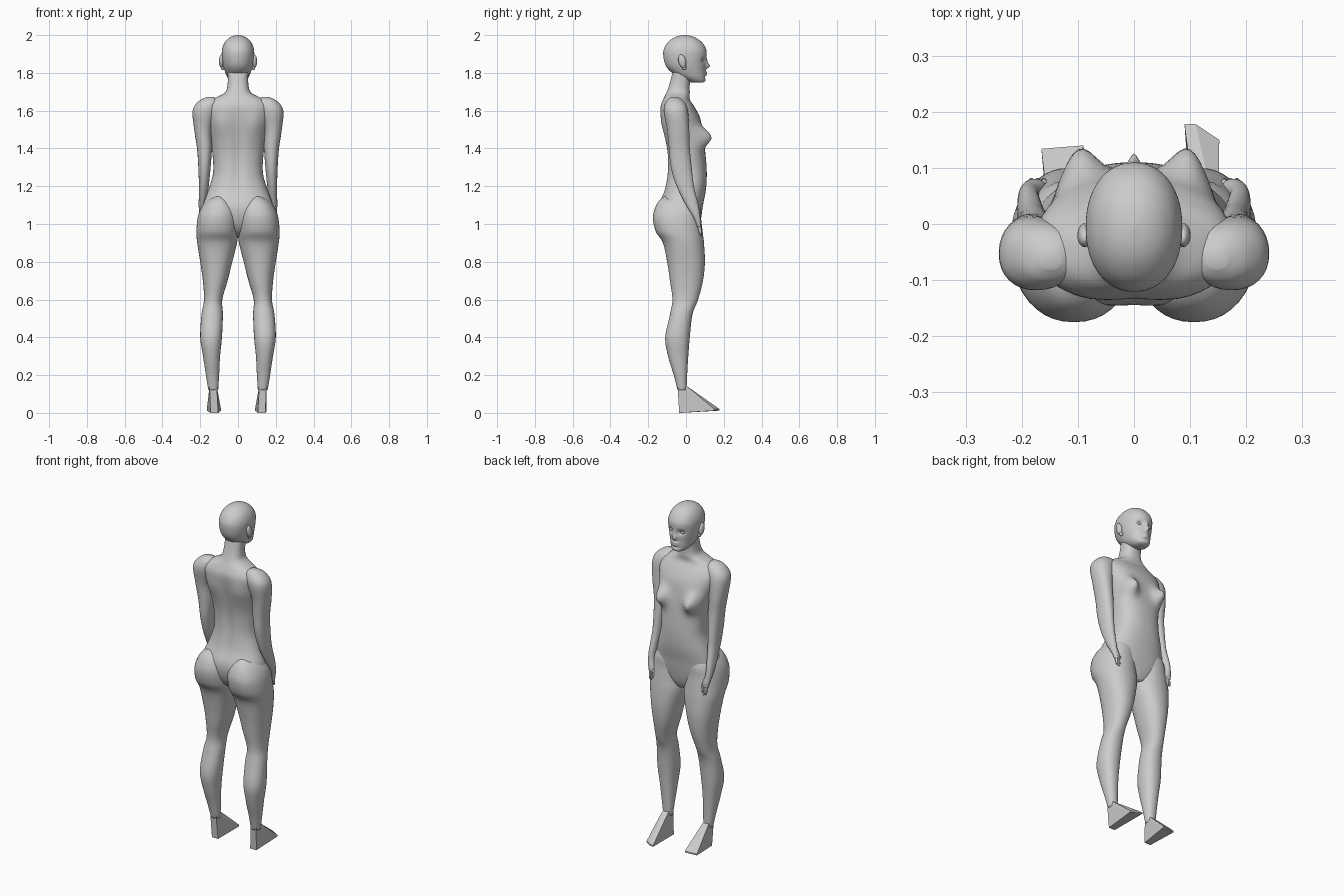
import bpy, bmesh, math
from mathutils import Vector

skin = bpy.data.materials.new("plain grey")
skin.diffuse_color = (0.6, 0.6, 0.6, 1)


def finish(name, bm, smooth=True):
    bmesh.ops.recalc_face_normals(bm, faces=bm.faces)
    me = bpy.data.meshes.new(name)
    bm.to_mesh(me)
    bm.free()
    me.materials.append(skin)
    ob = bpy.data.objects.new(name, me)
    bpy.context.collection.objects.link(ob)
    for p in me.polygons:
        p.use_smooth = smooth
    return ob


def spline(rows, steps):
    """Catmull-Rom rows between the given cross-sections."""
    rows = [Vector(r) for r in rows]
    out = []
    for i in range(len(rows) - 1):
        a, b, c, d = rows[max(i - 1, 0)], rows[i], rows[i + 1], rows[min(i + 2, len(rows) - 1)]
        for s in range(steps):
            t = s / steps
            out.append(0.5 * (2 * b + (c - a) * t + (2 * a - 5 * b + 4 * c - d) * t * t
                              + (3 * b - a - 3 * c + d) * t ** 3))
    return out + [rows[-1]]


def loft(name, rows, side=1, seg=32, steps=4, power=2.2, bumps=()):
    """Rows are (z, x0, x1, y0, y1); bumps are (x, z, width, height, depth, front)."""
    bm = bmesh.new()
    rings = []
    for z, x0, x1, y0, y1 in spline(rows, steps):
        ring = []
        for k in range(seg):
            a = math.tau * k / seg
            c, s = math.cos(a), math.sin(a)
            x = (x0 + x1) / 2 + (x1 - x0) / 2 * math.copysign(abs(c) ** (2 / power), c)
            y = (y0 + y1) / 2 + (y1 - y0) / 2 * math.copysign(abs(s) ** (2 / power), s)
            for bx, bz, w, h, depth, front in bumps:
                if s * front > 0:
                    y += depth * min(1, abs(s) * 2.5) * math.exp(-((x - bx) / w) ** 2 - ((z - bz) / h) ** 2)
            ring.append(bm.verts.new((x * side, y, z)))
        rings.append(ring)
    for lo, hi in zip(rings, rings[1:]):
        for k in range(seg):
            n = (k + 1) % seg
            bm.faces.new((lo[k], lo[n], hi[n], hi[k]))
    bm.faces.new(rings[0])
    bm.faces.new(rings[-1])
    return finish(name, bm)


def ball(name, loc, size, tilt=0):
    bm = bmesh.new()
    bmesh.ops.create_uvsphere(bm, u_segments=20, v_segments=12, radius=1)
    ob = finish(name, bm)
    ob.location, ob.scale, ob.rotation_euler = loc, size, (tilt, 0, 0)
    return ob


def sym(rows):
    return [(z, -r, r, b, f) for z, r, b, f in rows]


# torso and neck in one surface, with chest, back groove and shoulder blades
loft("torso", sym([
    (0.93, 0.05, -0.06, 0.05), (0.97, 0.13, -0.11, 0.068), (1.03, 0.19, -0.14, 0.08),
    (1.10, 0.185, -0.145, 0.09), (1.18, 0.157, -0.115, 0.105), (1.27, 0.132, -0.10, 0.11),
    (1.37, 0.135, -0.10, 0.103), (1.47, 0.15, -0.115, 0.09), (1.56, 0.172, -0.13, 0.075),
    (1.62, 0.175, -0.135, 0.045), (1.66, 0.135, -0.122, 0.02), (1.695, 0.07, -0.105, 0.02),
    (1.74, 0.055, -0.088, 0.02), (1.81, 0.055, -0.07, 0.03)]),
    seg=64, steps=5, power=2.4, bumps=[
        (0.1, 1.46, 0.042, 0.05, 0.062, 1), (-0.1, 1.46, 0.042, 0.05, 0.062, 1),
        (0, 1.35, 0.025, 0.22, 0.012, -1),
        (0.09, 1.53, 0.05, 0.07, -0.012, -1), (-0.09, 1.53, 0.05, 0.07, -0.012, -1)])

# head with eye sockets, nose, lips and chin
loft("head", sym([
    (1.748, 0.022, 0.03, 0.088), (1.757, 0.04, 0.005, 0.102), (1.78, 0.058, -0.045, 0.103),
    (1.81, 0.070, -0.085, 0.102), (1.84, 0.079, -0.108, 0.104), (1.88, 0.085, -0.119, 0.108),
    (1.92, 0.085, -0.119, 0.108), (1.955, 0.074, -0.102, 0.09), (1.98, 0.054, -0.075, 0.062),
    (1.994, 0.03, -0.045, 0.032), (2.0, 0.004, -0.012, 0.0)]),
    seg=96, steps=8, power=2.15, bumps=[
        (0.034, 1.868, 0.018, 0.014, -0.014, 1), (-0.034, 1.868, 0.018, 0.014, -0.014, 1),
        (0, 1.835, 0.011, 0.014, 0.02, 1), (0, 1.857, 0.008, 0.02, 0.008, 1),
        (0, 1.803, 0.02, 0.006, 0.009, 1), (0, 1.79, 0.016, 0.006, 0.008, 1),
        (0, 1.777, 0.02, 0.006, -0.005, 1)])

for side, tag in ((1, "right"), (-1, "left")):
    # ears and eyelids
    ball(tag + "_ear", (side * 0.088, -0.02, 1.862), (0.013, 0.02, 0.036), 0.25)
    ball(tag + "_earlobe", (side * 0.082, -0.01, 1.828), (0.009, 0.011, 0.013))
    ball(tag + "_eyelid", (side * 0.034, 0.083, 1.867), (0.014, 0.009, 0.009))

    # leg, from the seat to the ankle
    loft(tag + "_leg", [
        (1.145, 0.07, 0.13, -0.115, 0.04), (1.12, 0.035, 0.17, -0.145, 0.065),
        (1.08, 0.008, 0.198, -0.166, 0.078), (1.03, 0.0, 0.214, -0.175, 0.08),
        (0.96, 0.0, 0.22, -0.16, 0.088), (0.9, 0.005, 0.216, -0.122, 0.095),
        (0.8, 0.03, 0.2, -0.10, 0.10), (0.7, 0.055, 0.186, -0.085, 0.09),
        (0.6, 0.083, 0.18, -0.072, 0.064), (0.52, 0.08, 0.193, -0.085, 0.034),
        (0.4, 0.085, 0.2, -0.11, 0.02), (0.3, 0.095, 0.185, -0.095, 0.012),
        (0.2, 0.1, 0.17, -0.065, 0.006), (0.12, 0.105, 0.157, -0.045, 0.003)],
        side, seg=40, steps=5)

    # arm, bending forward to the hand
    loft(tag + "_arm", [
        (1.672, 0.13, 0.165, -0.08, -0.045), (1.65, 0.1, 0.208, -0.105, -0.01),
        (1.6, 0.11, 0.24, -0.118, 0.01), (1.5, 0.138, 0.232, -0.1, 0.017),
        (1.4, 0.138, 0.217, -0.09, 0.02), (1.3, 0.145, 0.21, -0.08, 0.03),
        (1.2, 0.155, 0.207, -0.05, 0.042), (1.1, 0.167, 0.208, 0.0, 0.066),
        (1.05, 0.168, 0.205, 0.03, 0.074), (1.01, 0.158, 0.198, 0.05, 0.08),
        (0.985, 0.16, 0.192, 0.058, 0.08)], side, seg=32, steps=5)

    # fingers
    for i, length in enumerate((0.03, 0.045, 0.04)):
        x = 0.161 + i * 0.011
        loft(f"{tag}_finger_{i + 1}", [
            (1.0, x - 0.006, x + 0.006, 0.06, 0.08),
            (0.985 - length / 2, x - 0.006, x + 0.006, 0.066, 0.082),
            (0.985 - length, x - 0.003, x + 0.003, 0.074, 0.082)], side, seg=10, steps=3)

    # faceted wedge foot
    toes = [(0.09, 0.178), (0.11, 0.178), (0.152, 0.15)] if side > 0 else [(0.09, 0.14), (0.165, 0.134)]
    pts = [(x, y, 0.02) for x, y in toes] + [(x, y, 0.012) for x, y in toes]
    pts += [(0.105, -0.036, 0), (0.145, -0.036, 0), (0.125, -0.03, 0.0)]
    pts += [(x, y, 0.145) for x in (0.113, 0.15) for y in (-0.045, 0.0)]
    bm = bmesh.new()
    for x, y, z in pts:
        bm.verts.new((x * side, y, z))
    hull = bmesh.ops.convex_hull(bm, input=bm.verts)
    bmesh.ops.delete(bm, geom=[v for v in bm.verts if not v.link_faces], context='VERTS')
    finish(tag + "_foot", bm, False)
